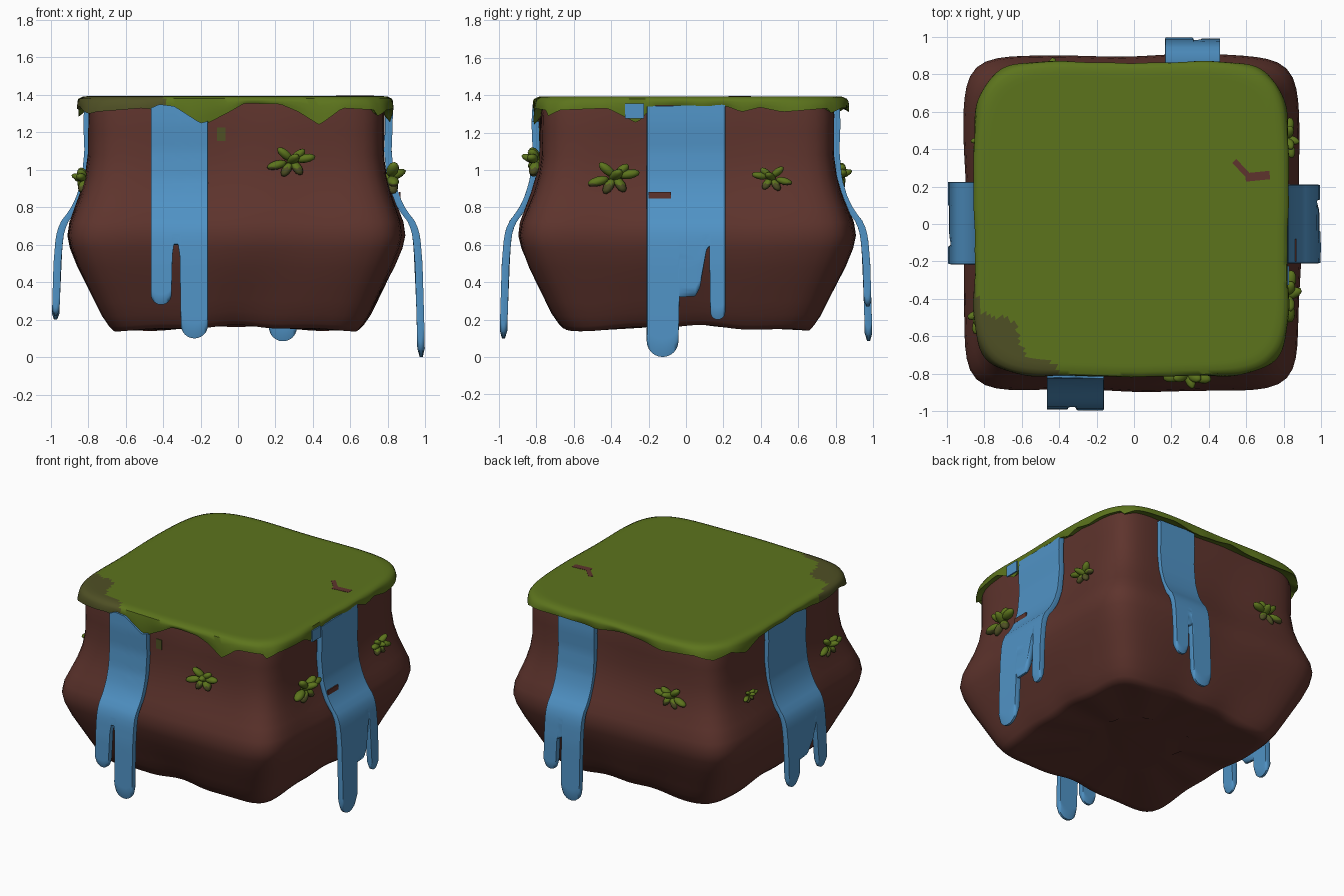
import bpy, bmesh, random
from math import sin, cos, pi, sqrt
from mathutils import Vector, Matrix

if "Cube" in bpy.data.objects:
    bpy.data.objects.remove(bpy.data.objects["Cube"])

random.seed(4)


def material(name, rgb):
    m = bpy.data.materials.new(name)
    m.diffuse_color = (*rgb, 1)
    m.use_nodes = True
    m.node_tree.nodes["Principled BSDF"].inputs["Base Color"].default_value = m.diffuse_color
    return m


EARTH = material("brown earth", (0.112, 0.034, 0.026))
GRASS = material("grass green", (0.108, 0.175, 0.012))
OLIVE = material("dark olive", (0.078, 0.080, 0.018))
WATER = material("water blue", (0.08, 0.29, 0.56))


def finish(name, bm, mats, angle=0.8):
    bmesh.ops.recalc_face_normals(bm, faces=bm.faces)
    me = bpy.data.meshes.new(name)
    bm.to_mesh(me)
    bm.free()
    for m in mats:
        me.materials.append(m)
    me.shade_smooth()
    me.set_sharp_from_angle(angle=angle)
    ob = bpy.data.objects.new(name, me)
    bpy.context.collection.objects.link(ob)
    return ob


def loft(rings):
    """Skin a list of closed rings and cap both ends."""
    bm = bmesh.new()
    vs = [[bm.verts.new(p) for p in r] for r in rings]
    n = len(vs[0])
    for a, b in zip(vs, vs[1:]):
        for i in range(n):
            j = (i + 1) % n
            bm.faces.new((a[i], a[j], b[j], b[i]))
    bm.faces.new(vs[0])
    bm.faces.new(vs[-1])
    return bm


def interp(pts, x):
    if x <= pts[0][0]:
        return pts[0][1]
    for (x0, y0), (x1, y1) in zip(pts, pts[1:]):
        if x <= x1:
            return y0 + (y1 - y0) * (x - x0) / (x1 - x0)
    return pts[-1][1]


def squircle(a, r, n):
    """Point of a rounded square at angle a."""
    c, s = cos(a), sin(a)
    k = r * (abs(c) ** n + abs(s) ** n) ** (-1 / n)
    return k * c, k * s


# Earth block: rounded square with a bulging profile and a wavy underside
SEG = 128
PROFILE = [(0.155, 0.655), (0.18, 0.68), (0.23, 0.715), (0.30, 0.75), (0.38, 0.79), (0.48, 0.84),
           (0.58, 0.88), (0.65, 0.895), (0.72, 0.885), (0.80, 0.855), (0.88, 0.825),
           (0.97, 0.80), (1.08, 0.785), (1.20, 0.785), (1.30, 0.785), (1.37, 0.775)]


def earth_ring(z, r):
    ring = []
    for i in range(SEG):
        a = 2 * pi * i / SEG
        w = max(0, 1 - (z - 0.155) / 0.3)
        rr = r * (1 + 0.006 * sin(5 * a + 3 * z) + 0.004 * sin(9 * a - 5 * z))
        x, y = squircle(a, rr, 9)
        ring.append((x - 0.01, y + 0.005, z + w * (0.012 * cos(4 * a) + 0.006 * sin(11 * a))))
    return ring


rings = [earth_ring(0.172, 0.3), earth_ring(0.158, 0.61)] + [earth_ring(z, r) for z, r in PROFILE]
finish("earth_block", loft(rings), [EARTH], 1.0)

# Grass cap: flat lawn with a ragged hanging edge, one edge line for each side
EDGES = [
    [(-.84, 1.27), (-.75, 1.31), (-.5, 1.33), (-.38, 1.31), (-.22, 1.23), (-.15, 1.25), (-.03, 1.31),
     (.05, 1.355), (.25, 1.35), (.35, 1.31), (.46, 1.24), (.58, 1.33), (.75, 1.32), (.83, 1.26)],
    [(-.82, 1.26), (-.7, 1.32), (-.45, 1.33), (-.3, 1.25), (-.2, 1.345), (.2, 1.34), (.28, 1.31),
     (.38, 1.335), (.5, 1.31), (.75, 1.33), (.85, 1.27)],
    [(-.85, 1.27), (-.7, 1.33), (-.4, 1.34), (-.15, 1.32), (.1, 1.35), (.4, 1.31), (.65, 1.33), (.85, 1.27)],
    [(-.85, 1.27), (-.65, 1.33), (-.5, 1.28), (-.35, 1.34), (.1, 1.345), (.35, 1.32), (.6, 1.34), (.85, 1.27)],
]


def grass_ring(r, f, top):
    """f blends from a flat height (0) to the ragged lower edge (1)."""
    ring = []
    for i in range(256):
        a = 2 * pi * i / 256
        x, y = squircle(a, 1, 5.8)
        side = int(((a + 3 * pi / 4) % (2 * pi)) / (pi / 2)) % 4
        u = (x, y, -x, -y)[side]
        low = interp(EDGES[side], u * 0.86)
        corner = max(0, abs(sin(2 * a)) - 0.6) * 0.05 * f
        rr = r + corner + 0.004 * sin(7 * a) + f * 0.004 * sin(23 * a)
        ring.append((x * rr - 0.015, y * rr + 0.025, top + (low - top) * f))
    return ring


rings = [grass_ring(0.10 + k * 0.02, 0, 1.394) for k in range(35)]
rings += [grass_ring(0.81, 0, 1.391), grass_ring(0.833, 0, 1.38), grass_ring(0.838, 0.3, 1.38),
          grass_ring(0.836, 0.7, 1.38), grass_ring(0.832, 1, 1.38), grass_ring(0.815, 0.85, 1.38),
          grass_ring(0.77, 0.3, 1.37), grass_ring(0.70, 0, 1.36)]
bm = loft(rings)
for f in bm.faces:
    c = f.calc_center_median()
    if c.x + c.y + 0.05 * sin(14 * (c.x - c.y)) < -1.22 and c.z > 1.3:
        f.material_index = 1
finish("grass_cap", bm, [GRASS, OLIVE], 0.9)

# Waterfalls: sheets that bend out over the bulge and split into round-ended drips
FALL = [(0.0, .978), (.2, .974), (.5, .965), (.62, .955), (.68, .945), (.73, .922), (.77, .89), (.81, .865),
        (.86, .842), (.95, .815), (1.1, .80), (1.25, .806), (1.36, .80)]
SPLIT = 0.66


def waterfall(name, turn, top, drips, gaps):
    cols = []
    for u0, u1, end in drips:
        r, c = (u1 - u0) / 2, (u0 + u1) / 2
        for k in range(13):
            d = -cos(pi * k / 12)
            cols.append((c + r * d, end + r * (1 - sqrt(max(0, 1 - d * d)))))
    cols = sorted(cols + gaps)
    rings = []
    for i, (u, low) in enumerate(cols):
        th = 0.008 if i in (0, len(cols) - 1) else 0.02
        hi = interp(top, u)
        zs = [hi + (SPLIT - hi) * k / 20 for k in range(20)]
        zs += [SPLIT + (low - SPLIT) * k / 14 for k in range(15)]
        half = [th * (0.4 if k == 34 else 1) for k in range(35)]
        front = [(u, -interp(FALL, z) - h, z) for z, h in zip(zs, half)]
        back = [(u, -interp(FALL, z) + h, z) for z, h in zip(zs, half)]
        rings.append(front + back[::-1])
    bm = loft(rings)
    bmesh.ops.rotate(bm, verts=bm.verts, matrix=Matrix.Rotation(turn * pi / 2, 3, 'Z'))
    finish(name, bm, [WATER], 1.0)


waterfall("front_waterfall", 0, [(-.465, 1.33), (-.42, 1.35), (-.34, 1.34), (-.2, 1.25), (-.16, 1.26)],
          [(-.465, -.355, .28), (-.305, -.16, .10)],
          [(-.350, .54), (-.342, .60), (-.32, .60), (-.311, .54)])
waterfall("back_waterfall", 2, [(-.46, 1.34), (-.16, 1.35)],
          [(-.46, -.36, .27), (-.315, -.165, .085)], [(-.355, .50), (-.32, .52)])
waterfall("right_waterfall", 1, [(-.2, 1.34), (.21, 1.35)],
          [(-.21, -.04, .0), (.13, .21, .20)],
          [(-.035, .32), (.05, .325), (.075, .37), (.11, .57), (.125, .59)])
waterfall("left_waterfall", 3, [(-.2, 1.34), (.21, 1.35)],
          [(-.225, -.10, .20), (.12, .215, .22)],
          [(-.095, .36), (0, .37), (.06, .45), (.11, .57)])


# Small flat marks on the lawn, the grass edge, the right waterfall and the front
def mark(name, loc, size, mat, tilt=0):
    bm = bmesh.new()
    bmesh.ops.create_cube(bm, size=1)
    bm.transform(Matrix.Translation(loc) @ Matrix.Rotation(tilt, 4, 'Z') @ Matrix.Diagonal((*size, 1)))
    finish(name, bm, [mat])


mark("right_waterfall_mark", (0.864, -0.14, 0.865), (0.009, 0.12, 0.035), EARTH)
mark("lawn_mark_a", (0.57, 0.30, 1.392), (0.10, 0.03, 0.008), EARTH, -0.8)
mark("lawn_mark_b", (0.66, 0.255, 1.392), (0.13, 0.045, 0.008), EARTH, 0.1)
mark("grass_edge_mark", (0.824, -0.275, 1.315), (0.009, 0.10, 0.08), WATER)
mark("front_olive_mark", (-0.09, -0.782, 1.19), (0.045, 0.009, 0.07), OLIVE)


# Moss tufts: irregular leaf lobes, longer sideways, that reach out from the sides
LOBES = [(-.95, -.25, .42, .9), (-.45, .35, .40, .8), (.05, .05, .55, .9), (.35, .28, .38, .9),
         (.8, .12, .42, 1.2), (.3, -.42, .34, .7), (-.35, -.5, .34, .6)]


def tuft(name, turn, u, z, size, flip=1):
    bm = bmesh.new()
    base = Vector((u, -interp(PROFILE, z) - 0.008, z))
    for lu, lz, ls, out in LOBES:
        tip = Vector((flip * lu * size, -0.028 * out, lz * size * 1.1))
        rot = Vector((tip.x, -0.02, tip.z)).to_track_quat('X', 'Z').to_matrix().to_4x4()
        made = bmesh.ops.create_icosphere(bm, subdivisions=2, radius=1)["verts"]
        m = Matrix.Translation(base + tip * 0.7) @ rot @ Matrix.Diagonal(
            (ls * size * 1.05, size * 0.24, size * 0.19, 1))
        bmesh.ops.transform(bm, verts=made, matrix=m)
    for f in bm.faces:
        f.material_index = 1 if f.calc_center_median().z < z - size * 0.3 else 0
    bmesh.ops.rotate(bm, verts=bm.verts, matrix=Matrix.Rotation(turn * pi / 2, 3, 'Z'))
    finish(name, bm, [GRASS, OLIVE])


for i, (turn, u, z, size, flip) in enumerate([
        (0, .29, 1.05, .125, 1), (1, -.38, .965, .135, 1), (1, .455, .96, .105, -1),
        (2, .45, .97, .12, -1), (3, -.45, .94, .07, 1), (3, .48, .95, .11, 1)]):
    tuft(f"moss_tuft_{i + 1}", turn, u, z, size, flip)
